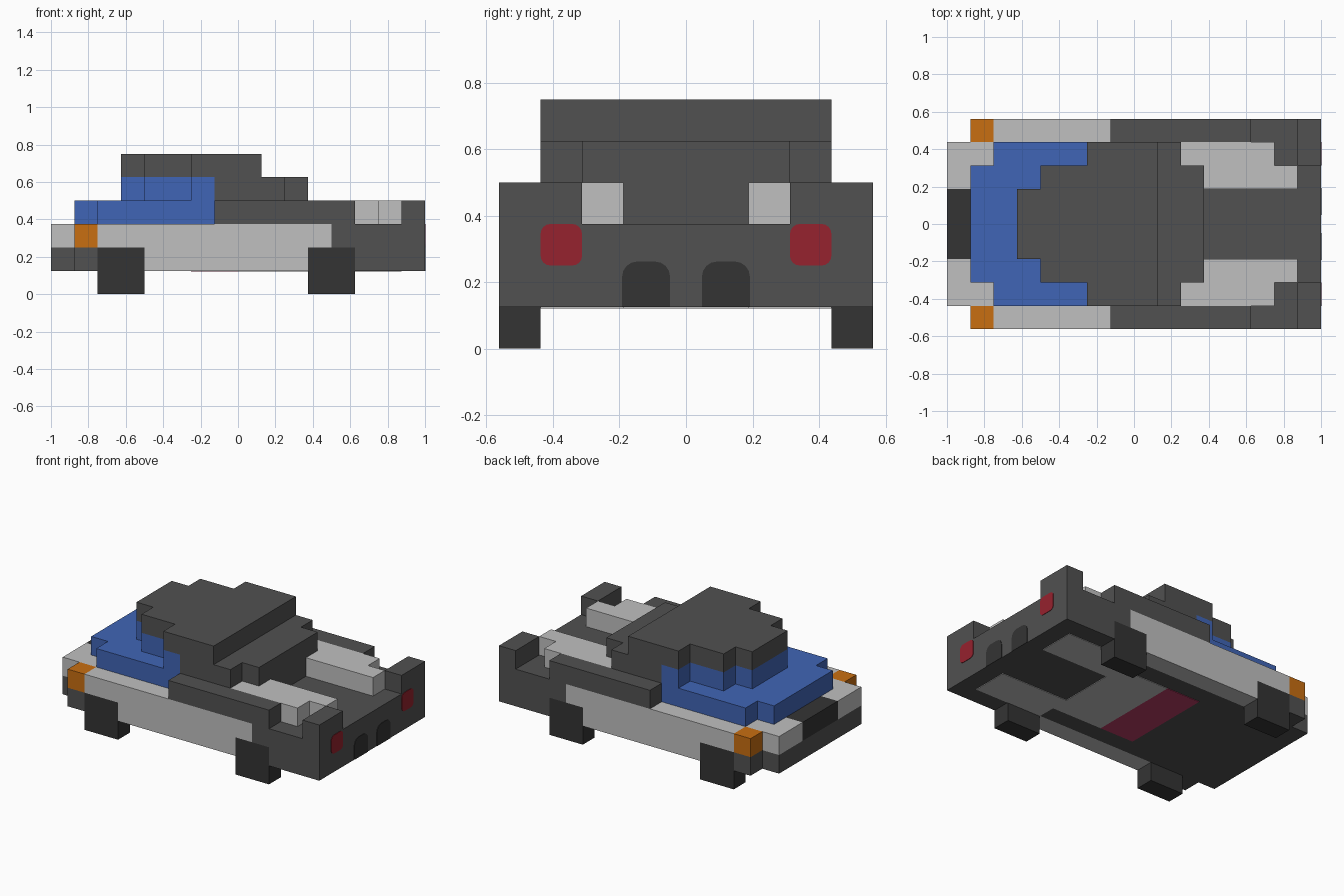
import bpy, bmesh, math

if "Cube" in bpy.data.objects:
    bpy.data.objects.remove(bpy.data.objects["Cube"])

U = 0.125  # one block


def material(name, rgb):
    lin = [((c / 255 + 0.055) / 1.055) ** 2.4 for c in rgb] + [1]
    m = bpy.data.materials.new(name)
    m.use_nodes = True
    m.diffuse_color = lin
    m.node_tree.nodes["Principled BSDF"].inputs["Base Color"].default_value = lin
    return m


dark = material("dark grey", (81, 81, 81))
light = material("light grey", (192, 192, 192))
black = material("black", (52, 52, 52))
blue = material("glass blue", (64, 101, 182))
orange = material("orange", (200, 110, 17))
red = material("red", (150, 34, 46))
crimson = material("crimson", (185, 60, 102))


def finish(name, bm, mat):
    bmesh.ops.recalc_face_normals(bm, faces=bm.faces)
    me = bpy.data.meshes.new(name)
    bm.to_mesh(me)
    bm.free()
    me.materials.append(mat)
    ob = bpy.data.objects.new(name, me)
    bpy.context.collection.objects.link(ob)
    return ob


def blocks(name, mat, *boxes):
    """Boxes (x0, x1, y0, y1, z0, z1) in blocks; y0 > 0 also makes the mirrored box, y0 = 0 spans both sides."""
    bm = bmesh.new()
    for x0, x1, y0, y1, z0, z1 in boxes:
        spans = [(y0, y1), (-y1, -y0)] if y0 else [(-y1, y1)]
        for a, b in spans:
            vs = bmesh.ops.create_cube(bm, size=1)["verts"]
            for v in vs:
                v.co.x = (x1 if v.co.x > 0 else x0) * U
                v.co.y = (b if v.co.y > 0 else a) * U
                v.co.z = (z1 if v.co.z > 0 else z0) * U
    return finish(name, bm, mat)


def rear_plates(name, mat, profile):
    """Thin plates on the tail from a (y, z) outline, one on each side."""
    bm = bmesh.new()
    for s in (1, -1):
        f = bm.faces.new([bm.verts.new((0.999, s * y, z)) for y, z in profile])
        ext = bmesh.ops.extrude_face_region(bm, geom=[f])["geom"]
        for v in ext:
            if isinstance(v, bmesh.types.BMVert):
                v.co.x += 0.004
    return finish(name, bm, mat)


def arc(cy, cz, r, a0, a1, n=4):
    return [(cy + r * math.cos(math.radians(a0 + (a1 - a0) * i / n)),
             cz + r * math.sin(math.radians(a0 + (a1 - a0) * i / n))) for i in range(n + 1)]


# Lower body
blocks("chassis", dark, (-8, 8, 0, 3.5, 1, 2))
blocks("front_bumper_corners", dark, (-7, -6, 3.5, 4.5, 1, 2))
blocks("hood", light, (-7, 0, 0, 3.5, 2, 3), (-8, -7, 1.5, 3.5, 2, 3))
blocks("grille", black, (-8, -7, 0, 1.5, 2, 3))
blocks("indicators", orange, (-7, -6, 3.5, 4.5, 2, 3))
blocks("side_panels", light, (-4, 3, 3.5, 4.5, 1, 2), (-6, 4, 3.5, 4.5, 2, 3))
blocks("rear_body", dark, (0, 8, 0, 3.5, 2, 3), (4, 8, 3.5, 4.5, 2, 3),
       (5, 8, 3.5, 4.5, 1, 2))

# Wheels
for label, x in (("front_wheels", -6), ("rear_wheels", 3)):
    blocks(label, black, (x, x + 2, 3.5, 4.5, 0, 2))

# Upper body behind the cab
blocks("side_walls", dark, (-1, 5, 3.5, 4.5, 3, 4))
blocks("tail_posts", dark, (7, 8, 2.5, 4.5, 3, 4))
blocks("bed_rails", light, (3, 7, 1.5, 2.5, 3, 4), (2, 6, 2.5, 3.5, 3, 4))

# Cab: stepped glass in front, dark shell behind, stepped roof on top
blocks("windscreen", blue,
       (-7, -6, 0, 2.5, 3, 4), (-6, -1, 0, 3.5, 3, 4),
       (-5, -1, 0, 1.5, 4, 5), (-4, -1, 1.5, 2.5, 4, 5), (-2, -1, 2.5, 3.5, 4, 5))
blocks("cab_shell", dark, (-1, 3, 0, 2.5, 3, 5), (-1, 2, 2.5, 3.5, 3, 5))
blocks("roof", dark, (-5, 1, 0, 1.5, 5, 6), (-4, 1, 1.5, 2.5, 5, 6),
       (-2, 1, 2.5, 3.5, 5, 6))

# Tail lights and exhausts
r, y0, y1, z0, z1 = 0.03, 0.3125, 0.4375, 0.25, 0.375
rear_plates("tail_lights", red,
            arc(y1 - r, z0 + r, r, -90, 0) + arc(y1 - r, z1 - r, r, 0, 90)
            + arc(y0 + r, z1 - r, r, 90, 180) + arc(y0 + r, z0 + r, r, 180, 270))
rear_plates("exhausts", black,
            [(0.048, 0.125), (0.192, 0.125)]
            + arc(0.147, 0.217, 0.045, 0, 90) + arc(0.093, 0.217, 0.045, 90, 180))

# Underside panels
t = 0.97
blocks("underside_panel", light, (3, 7, 1.5, 3.5, t, 1), (0, 3, 0, 2.5, t, 1))
blocks("underside_stripe", crimson, (-2, 0, 0, 2.5, t, 1))
